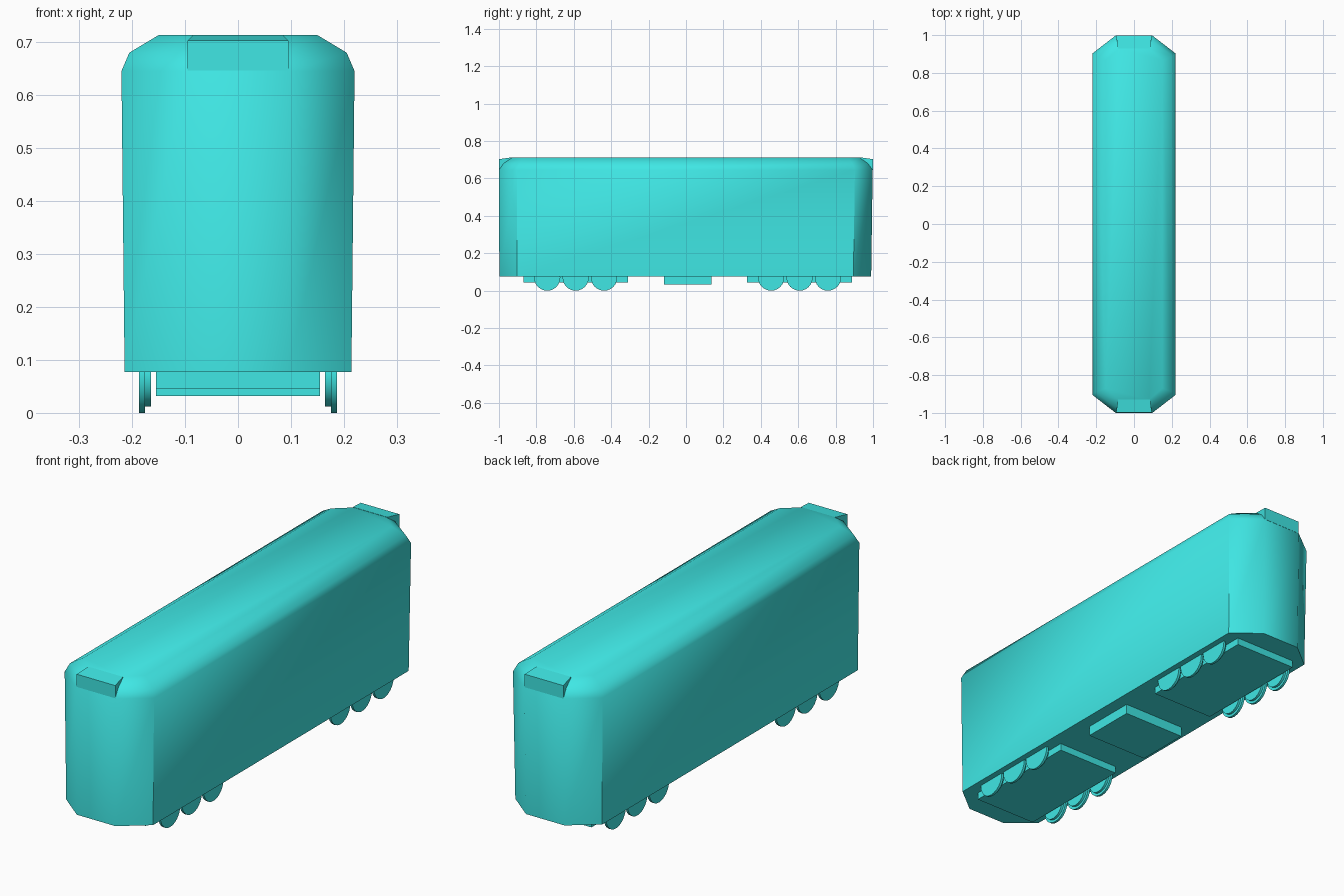
import bpy, bmesh, math
from mathutils import Matrix

if "Cube" in bpy.data.objects:
    bpy.data.objects.remove(bpy.data.objects["Cube"])

teal = bpy.data.materials.new("teal_paint")
teal.diffuse_color = (0.05, 0.8, 0.78, 1)
teal.use_nodes = True
teal.node_tree.nodes["Principled BSDF"].inputs["Base Color"].default_value = teal.diffuse_color


def finish(bm, name, smooth=None):
    bmesh.ops.recalc_face_normals(bm, faces=bm.faces)
    me = bpy.data.meshes.new(name)
    bm.to_mesh(me)
    bm.free()
    ob = bpy.data.objects.new(name, me)
    bpy.context.collection.objects.link(ob)
    me.materials.append(teal)
    if smooth:
        bpy.ops.object.select_all(action='DESELECT')
        ob.select_set(True)
        bpy.context.view_layer.objects.active = ob
        bpy.ops.object.shade_smooth_by_angle(angle=math.radians(smooth))
    return ob


def loft(name, rings, smooth=None):
    """Skin a stack of equal-length point rings and cap both ends."""
    bm = bmesh.new()
    vs = [[bm.verts.new(p) for p in r] for r in rings]
    n = len(rings[0])
    for a, b in zip(vs, vs[1:]):
        for i in range(n):
            j = (i + 1) % n
            bm.faces.new((a[i], a[j], b[j], b[i]))
    bm.faces.new(vs[0])
    bm.faces.new(vs[-1])
    return finish(bm, name, smooth)


def box(name, x0, x1, y0, y1, z0, z1):
    loft(name, [[(x0, y0, z), (x1, y0, z), (x1, y1, z), (x0, y1, z)]
                for z in (z0, z1)])


def octagon(z, hx, front, back, nose, cut):
    """Plan outline of the car: long sides with chamfered ends."""
    return [(-nose, front, z), (nose, front, z),
            (hx, front + cut, z), (hx, back - cut, z),
            (nose, back, z), (-nose, back, z),
            (-hx, back - cut, z), (-hx, front + cut, z)]


# Car body with rounded roof
loft("car_body", [
    octagon(0.077, 0.214, -0.998, 0.99, 0.095, 0.095),
    octagon(0.645, 0.22, -1.0, 0.998, 0.097, 0.095),
    octagon(0.68, 0.205, -0.975, 0.973, 0.092, 0.085),
    octagon(0.713, 0.15, -0.93, 0.928, 0.08, 0.06)], smooth=50)

# Sign hood on each end of the roof
for s, end in ((-1, "front"), (1, "rear")):
    section = lambda y, w, z0, z1: [(-w, s * y, z0), (w, s * y, z0),
                                    (w, s * y, z1), (-w, s * y, z1)]
    loft(end + "_sign_hood", [section(0.999, 0.095, 0.645, 0.703),
                              section(0.93, 0.085, 0.645, 0.713)])

# Equipment box under the floor
box("underfloor_box", -0.155, 0.155, -0.117, 0.135, 0.032, 0.078)

# Two bogies, three wheels per side
for end, yc in (("front", -0.59), ("rear", 0.607)):
    box(end + "_bogie", -0.155, 0.155, yc - 0.28, yc + 0.28, 0.045, 0.078)
    for k in (-1, 0, 1):
        for s in (-1, 1):
            bm = bmesh.new()
            for x, r in ((0.181, 0.07), (0.170, 0.058)):
                m = (Matrix.Translation((s * x, yc + k * 0.152, 0.07))
                     @ Matrix.Rotation(math.pi / 2, 4, 'Y'))
                bmesh.ops.create_cone(bm, cap_ends=True, segments=24,
                                      radius1=r, radius2=r, depth=0.011, matrix=m)
            finish(bm, f"{end}_wheel", smooth=35)
